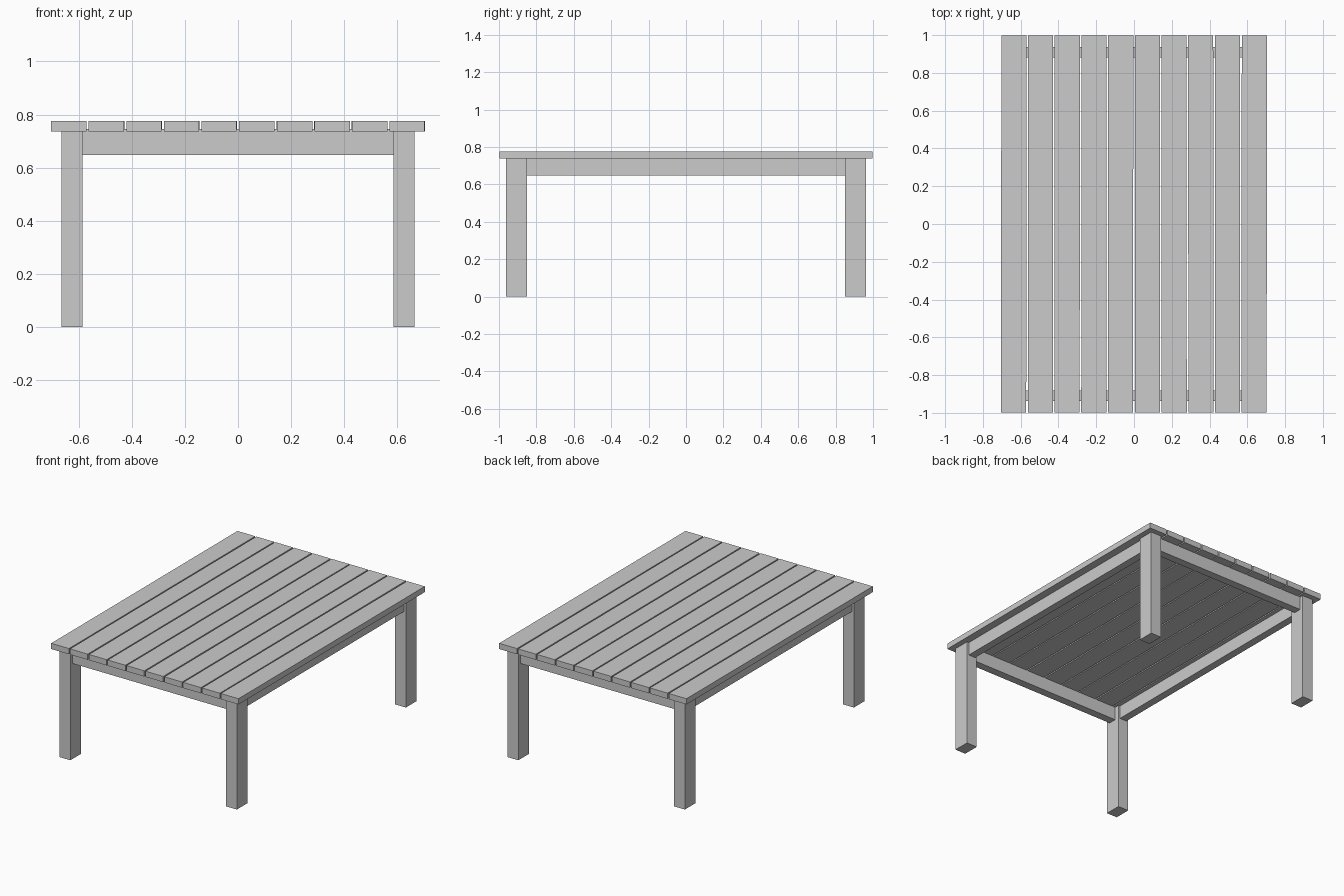
import bpy
import random

if "Cube" in bpy.data.objects:
    bpy.data.objects.remove(bpy.data.objects["Cube"])

random.seed(4)


def box(name, x0, x1, y0, y1, z0, z1):
    bpy.ops.mesh.primitive_cube_add(
        size=1, location=((x0 + x1) / 2, (y0 + y1) / 2, (z0 + z1) / 2))
    ob = bpy.context.object
    ob.name = name
    ob.scale = (x1 - x0, y1 - y0, z1 - z0)
    bpy.ops.object.transform_apply(location=False, rotation=False, scale=True)
    return ob


# tabletop planks, very slightly uneven like hand-laid boards
COUNT, HALF_W, PLANK = 10, 0.703, 0.133
pitch = (2 * HALF_W - PLANK) / (COUNT - 1)
for i in range(COUNT):
    x = -HALF_W + i * pitch
    plank = box(f"plank_{i + 1}", x, x + PLANK, -0.998, 0.998, 0.737, 0.776)
    plank.rotation_euler.z = random.uniform(-0.001, 0.001)

# four legs
for sx, side in ((-1, "left"), (1, "right")):
    for sy, end in ((-1, "front"), (1, "back")):
        xs = sorted((sx * 0.585, sx * 0.665))
        ys = sorted((sy * 0.85, sy * 0.962))
        box(f"{end}_{side}_leg", *xs, *ys, 0, 0.738)

# end aprons between the legs
for sy, end in ((-1, "front"), (1, "back")):
    ys = sorted((sy * 0.882, sy * 0.937))
    box(f"{end}_apron", -0.586, 0.586, *ys, 0.647, 0.746)

# side aprons between the legs
for sx, side in ((-1, "left"), (1, "right")):
    xs = sorted((sx * 0.597, sx * 0.65))
    box(f"{side}_apron", *xs, -0.851, 0.851, 0.647, 0.746)
